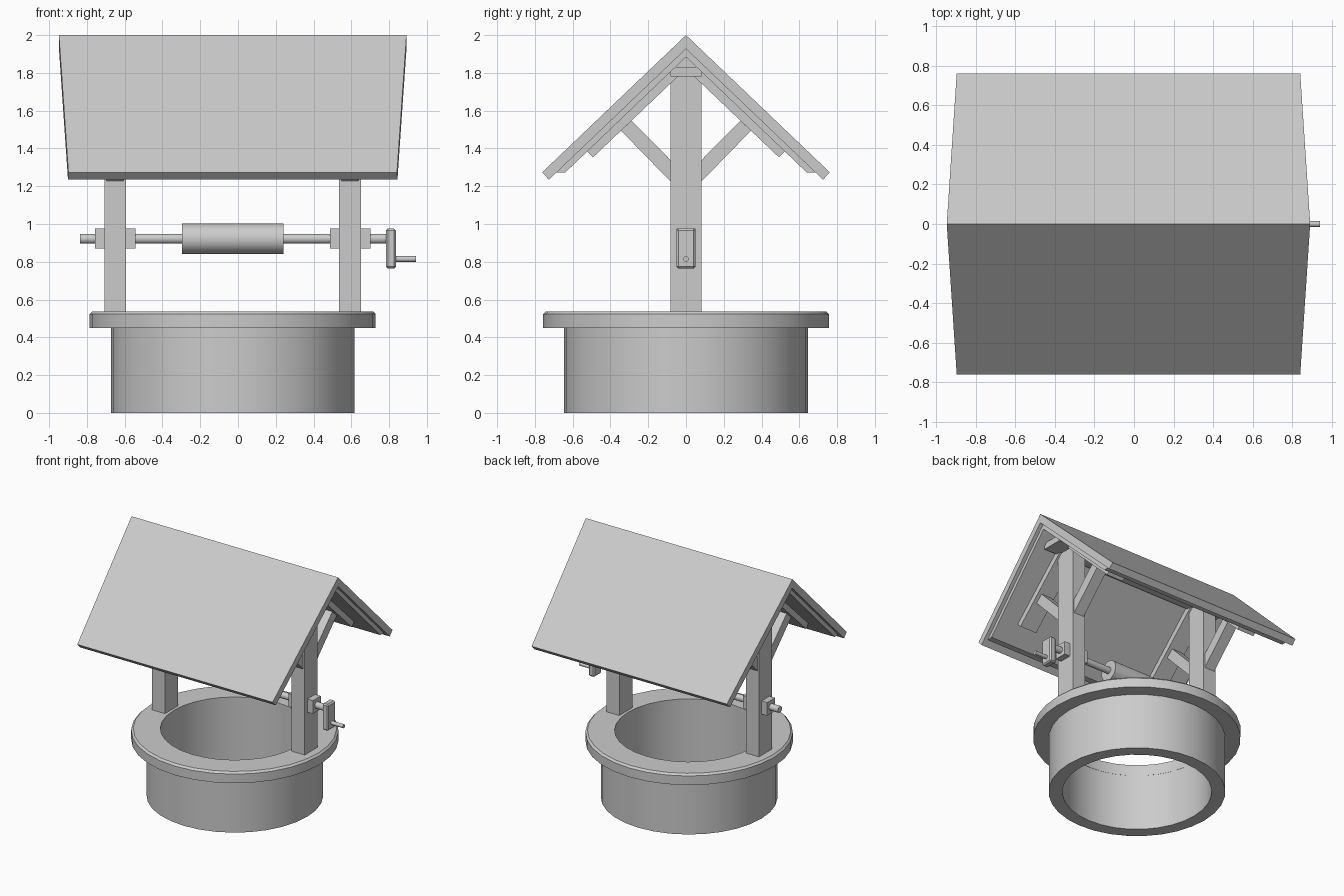
import bpy, bmesh, math
from mathutils import Matrix

if "Cube" in bpy.data.objects:
    bpy.data.objects.remove(bpy.data.objects["Cube"])

CX = -0.028          # well centre along x
POST = 0.622         # post offset from the well centre


def add_object(name, bm):
    bmesh.ops.recalc_face_normals(bm, faces=bm.faces)
    me = bpy.data.meshes.new(name)
    bm.to_mesh(me)
    bm.free()
    ob = bpy.data.objects.new(name, me)
    bpy.context.collection.objects.link(ob)
    return ob


def box(name, x0, x1, y0, y1, z0, z1, bevel=0):
    bm = bmesh.new()
    m = (Matrix.Translation(((x0 + x1) / 2, (y0 + y1) / 2, (z0 + z1) / 2))
         @ Matrix.Diagonal((x1 - x0, y1 - y0, z1 - z0, 1)))
    bmesh.ops.create_cube(bm, size=1, matrix=m)
    if bevel:
        bmesh.ops.bevel(bm, geom=bm.edges[:], offset=bevel, segments=1,
                        affect='EDGES')
    return add_object(name, bm)


def rod(name, x0, x1, z, r, n=24):
    bm = bmesh.new()
    m = (Matrix.Translation(((x0 + x1) / 2, 0, z))
         @ Matrix.Rotation(math.pi / 2, 4, 'Y'))
    bmesh.ops.create_cone(bm, cap_ends=True, segments=n, radius1=r, radius2=r,
                          depth=x1 - x0, matrix=m)
    return add_object(name, bm)


def ring(name, profile, n=32):
    """Closed (radius, z) profile turned around the well axis."""
    bm = bmesh.new()
    loops = [[bm.verts.new((CX + r * math.cos(2 * math.pi * i / n),
                            r * math.sin(2 * math.pi * i / n), z))
              for r, z in profile] for i in range(n)]
    k = len(profile)
    for i in range(n):
        a, b = loops[i], loops[(i + 1) % n]
        for j in range(k):
            bm.faces.new((a[j], b[j], b[(j + 1) % k], a[(j + 1) % k]))
    return add_object(name, bm)


def prism(name, profile, cx, half, taper=0):
    """(y, z) profile extruded along x, narrowing by taper per unit of |y|."""
    bm = bmesh.new()
    ends = [[bm.verts.new((cx + s * (half - taper * abs(y)), y, z))
             for y, z in profile] for s in (-1, 1)]
    k = len(profile)
    for e in ends:
        bm.faces.new(e)
    for j in range(k):
        bm.faces.new((ends[0][j], ends[0][(j + 1) % k],
                      ends[1][(j + 1) % k], ends[1][j]))
    return add_object(name, bm)


def gable(right):
    """Mirror a half profile whose first and last points lie on y = 0."""
    return right + [(-y, z) for y, z in right[-2:0:-1]]


# stone wall and bevelled rim
ring("well_wall", [(0.545, 0), (0.645, 0), (0.645, 0.46), (0.545, 0.46)])
ring("well_rim", [(0.544, 0.45), (0.757, 0.45), (0.757, 0.523),
                  (0.742, 0.538), (0.544, 0.538)])

# roof cover, inset lining, ridge beam
prism("roof_cover", gable([(0, 2.0), (0.762, 1.273), (0.725, 1.235), (0, 1.927)]),
      CX, 0.92, 0.066)
prism("roof_lining", gable([(0, 1.93), (0.69, 1.272), (0.64, 1.272), (0, 1.884)]),
      CX, 0.89, 0.066)
box("ridge_beam", CX - 0.81, CX + 0.81, -0.083, 0.083, 1.78, 1.83)

for side, s in (("left", -1), ("right", 1)):
    px = CX + s * POST
    # post, axle bearing, rafter pair
    box(side + "_post", px - 0.058, px + 0.058, -0.083, 0.083, 0.52, 1.8)
    box(side + "_bearing", px - 0.108, px + 0.108, -0.05, 0.05, 0.87, 0.976)
    prism(side + "_rafters",
          gable([(0, 1.886), (0.524, 1.386), (0.492, 1.353), (0, 1.822)]),
          px, 0.075)
    # diagonal braces
    for face, t in (("front", -1), ("back", 1)):
        prism(f"{side}_{face}_brace",
              [(t * y, z) for y, z in ((0.03, 1.172), (0.344, 1.494),
                                       (0.288, 1.547), (0.03, 1.286))],
              px, 0.045)

# winding axle, drum and crank
rod("axle", -0.836, 0.80, 0.922, 0.026)
rod("drum", -0.297, 0.242, 0.922, 0.08, 32)
box("crank_arm", 0.783, 0.836, -0.05, 0.05, 0.764, 0.976, 0.01)
rod("crank_handle", 0.80, 0.943, 0.815, 0.015, 16)

# smooth the round parts, keep edges sharp
bpy.ops.object.select_all(action='DESELECT')
for ob in bpy.context.collection.objects:
    ob.select_set(True)
    bpy.context.view_layer.objects.active = ob
bpy.ops.object.shade_smooth_by_angle(angle=math.radians(30))
